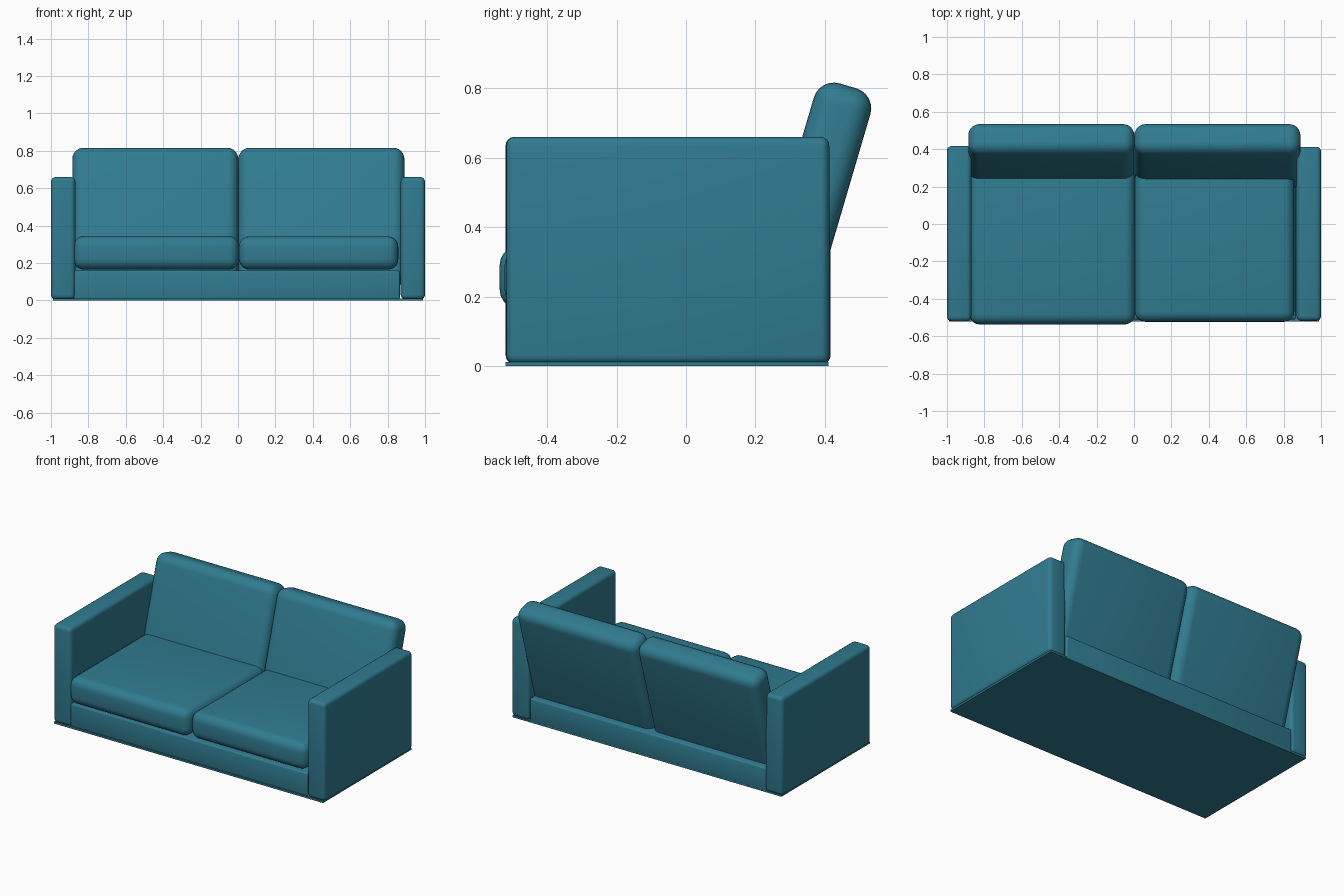
import bpy, math
from mathutils import Vector

if "Cube" in bpy.data.objects:
    bpy.data.objects.remove(bpy.data.objects["Cube"])

teal = bpy.data.materials.new("teal_fabric")
teal.diffuse_color = (0.03, 0.20, 0.28, 1)
teal.use_nodes = True
teal.node_tree.nodes["Principled BSDF"].inputs["Base Color"].default_value = teal.diffuse_color


def padded_box(name, x, y, z, radius=0, segments=5, tilt=0):
    """Box from (min, max) ranges, rounded edges, leaned about the x axis."""
    bpy.ops.mesh.primitive_cube_add(size=1)
    ob = bpy.context.object
    ob.name = name
    lo, hi = (Vector(c) for c in zip(x, y, z))
    for v in ob.data.vertices:
        v.co = (lo + hi) / 2 + Vector(a * b for a, b in zip(v.co, hi - lo))
    ob.rotation_euler.x = tilt
    ob.data.materials.append(teal)
    if radius:
        bevel = ob.modifiers.new("rounding", 'BEVEL')
        bevel.width = radius
        bevel.segments = segments
        bpy.ops.object.modifier_apply(modifier=bevel.name)
        bpy.ops.object.shade_smooth_by_angle(angle=math.radians(35))
    return ob


# Base between the arms, and flat underside
padded_box("base", (-0.88, 0.865), (-0.51, 0.41), (0.004, 0.16), 0.01, 3)
padded_box("underside", (-0.99, 0.99), (-0.52, 0.41), (0, 0.012))

# Arms
padded_box("left_arm", (-1, -0.87), (-0.52, 0.417), (0.006, 0.66), 0.025, 4)
padded_box("right_arm", (0.87, 1), (-0.518, 0.413), (0.006, 0.66), 0.025, 4)

# Seat cushions
padded_box("left_seat_cushion", (-0.88, 0.005), (-0.537, 0.30), (0.165, 0.345), 0.055)
padded_box("right_seat_cushion", (0.005, 0.857), (-0.523, 0.30), (0.165, 0.343), 0.055)

# Leaning back cushions, ranges given in the tilted frame
lean = math.radians(-16.4)
padded_box("left_back_cushion", (-0.886, 0.002), (0.135, 0.305), (0.15, 0.906), 0.06, 6, lean)
padded_box("right_back_cushion", (0.002, 0.89), (0.135, 0.305), (0.15, 0.906), 0.06, 6, lean)
